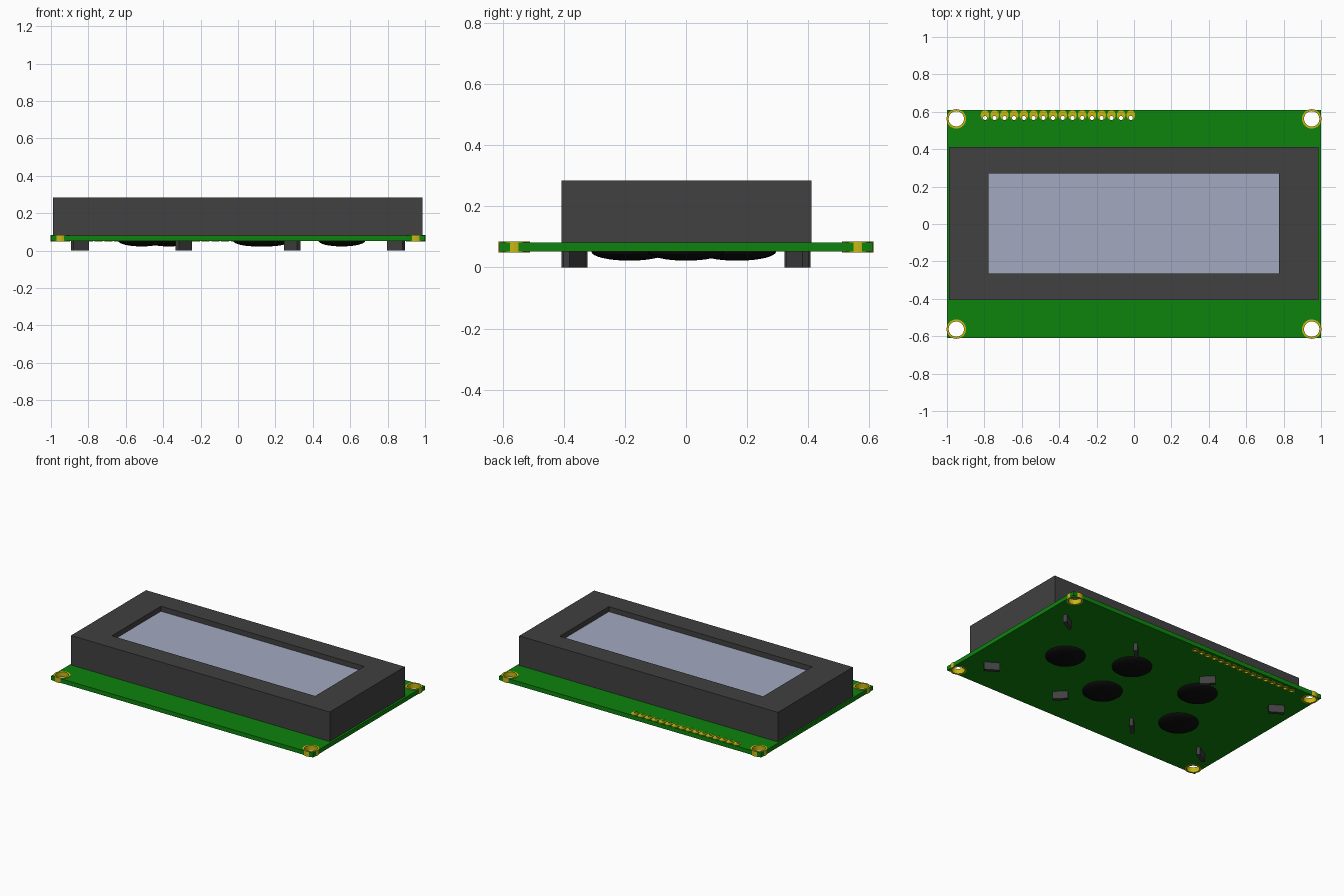
import bpy
import bmesh
from math import sin, cos, pi, radians

if "Cube" in bpy.data.objects:
    bpy.data.objects.remove(bpy.data.objects["Cube"], do_unlink=True)


def material(name, rgb):
    mat = bpy.data.materials.new(name)
    mat.use_nodes = True
    mat.diffuse_color = (*rgb, 1)
    mat.node_tree.nodes["Principled BSDF"].inputs["Base Color"].default_value = (*rgb, 1)
    return mat


GREEN = material("board green", (0.004, 0.23, 0.004))
GREY = material("dark grey", (0.052, 0.052, 0.052))
BLACK = material("black resin", (0.004, 0.004, 0.004))
GOLD = material("gold plating", (0.57, 0.48, 0.006))
GLASS = material("screen blue grey", (0.36, 0.40, 0.53))

BOARD_LOW, BOARD_TOP = 0.052, 0.081
PLATING = 0.003


def rectangle(x0, x1, y0, y1):
    return [(x0, y0), (x1, y0), (x1, y1), (x0, y1)]


def ellipse(x, y, rx, ry=None, sides=32):
    ry = ry or rx
    return [(x + rx * cos(2 * pi * i / sides), y + ry * sin(2 * pi * i / sides))
            for i in range(sides)]


def add_mesh(name, bm, mat):
    bmesh.ops.recalc_face_normals(bm, faces=bm.faces)
    mesh = bpy.data.meshes.new(name)
    bm.to_mesh(mesh)
    bm.free()
    mesh.materials.append(mat)
    obj = bpy.data.objects.new(name, mesh)
    bpy.context.collection.objects.link(obj)
    return obj


def plate(name, loops, z0, z1, mat):
    """Extrude flat outlines; an outline inside another becomes a hole."""
    curve = bpy.data.curves.new(name, "CURVE")
    curve.dimensions = "2D"
    curve.fill_mode = "BOTH"
    curve.extrude = (z1 - z0) / 2
    for loop in loops:
        spline = curve.splines.new("POLY")
        spline.points.add(len(loop) - 1)
        for point, (x, y) in zip(spline.points, loop):
            point.co = (x, y, 0, 1)
        spline.use_cyclic_u = True
    temp = bpy.data.objects.new(name + " outline", curve)
    bpy.context.collection.objects.link(temp)
    bpy.context.view_layer.update()
    solid = bpy.data.meshes.new_from_object(
        temp.evaluated_get(bpy.context.evaluated_depsgraph_get()))
    bm = bmesh.new()
    bm.from_mesh(solid)
    bpy.data.objects.remove(temp, do_unlink=True)
    bpy.data.curves.remove(curve)
    bpy.data.meshes.remove(solid)
    bmesh.ops.remove_doubles(bm, verts=bm.verts, dist=1e-5)
    bmesh.ops.translate(bm, verts=bm.verts, vec=(0, 0, (z0 + z1) / 2))
    for face in bm.faces:
        face.smooth = False
    return add_mesh(name, bm, mat)


# Circuit board with mounting holes and a row of pin holes
mounts = [(sx * 0.95, sy * 0.562) for sx in (-1, 1) for sy in (-1, 1)]
pins = [-0.797 + 0.052 * i for i in range(16)]
PIN_Y = 0.567
plate("circuit_board",
      [rectangle(-1, 1, -0.61, 0.61)]
      + [ellipse(x, y, 0.045) for x, y in mounts]
      + [ellipse(x, PIN_Y, 0.0125, sides=16) for x in pins],
      BOARD_LOW, BOARD_TOP, GREEN)

# Plated rings lining the mounting holes
for i, (x, y) in enumerate(mounts):
    plate(f"mounting_ring_{i + 1}", [ellipse(x, y, 0.048 + 0.004), ellipse(x, y, 0.041)],
          BOARD_LOW - PLATING, BOARD_TOP + PLATING, GOLD)

# Plated pin pads, longer on the upper face than on the lower one
upper, lower = [], []
for x in pins:
    hole = ellipse(x, PIN_Y, 0.011, sides=16)
    upper += [ellipse(x, 0.582, 0.023, 0.027, 20), hole]
    lower += [ellipse(x, PIN_Y + 0.006, 0.021, 0.021, 20), hole]
plate("upper_pin_pads", upper, BOARD_TOP - 0.015, BOARD_TOP + PLATING, GOLD)
plate("lower_pin_pads", lower, BOARD_LOW - PLATING, BOARD_LOW + 0.015, GOLD)

# Display housing and recessed screen
window = rectangle(-0.778, 0.775, -0.265, 0.27)
plate("display_bezel", [rectangle(-0.99, 0.986, -0.407, 0.411), window],
      BOARD_TOP, 0.285, GREY)
plate("screen", [window], BOARD_TOP, 0.25, GLASS)

# Resin domes under the board
domes = [(0.555, 0), (0.155, 0.165), (0.1, -0.185), (-0.37, 0.17), (-0.515, -0.185)]
for i, (x, y) in enumerate(domes):
    bm = bmesh.new()
    bmesh.ops.create_uvsphere(bm, u_segments=32, v_segments=16, radius=1)
    bmesh.ops.delete(bm, geom=[v for v in bm.verts if v.co.z > 0.01], context="VERTS")
    bmesh.ops.scale(bm, verts=bm.verts, vec=(0.125, 0.125, 0.03))
    bmesh.ops.translate(bm, verts=bm.verts, vec=(x, y, BOARD_LOW))
    for face in bm.faces:
        face.smooth = True
    add_mesh(f"resin_dome_{i + 1}", bm, BLACK)

# Twisted fixing tabs under the board
for across, angle in ((0.845, 32), (0.29, 45)):
    for sx in (-1, 1):
        for sy in (-1, 1):
            bm = bmesh.new()
            bmesh.ops.create_cube(bm, size=1)
            side = ("left" if sx > 0 else "right") + ("_back" if sy > 0 else "_front")
            tab = add_mesh(f"{'outer' if across > 0.5 else 'inner'}_tab_{side}", bm, GREY)
            tab.scale = (0.098, 0.024, BOARD_LOW)
            tab.location = (sx * across, sy * 0.365, BOARD_LOW / 2)
            tab.rotation_euler.z = radians(sx * sy * angle)
